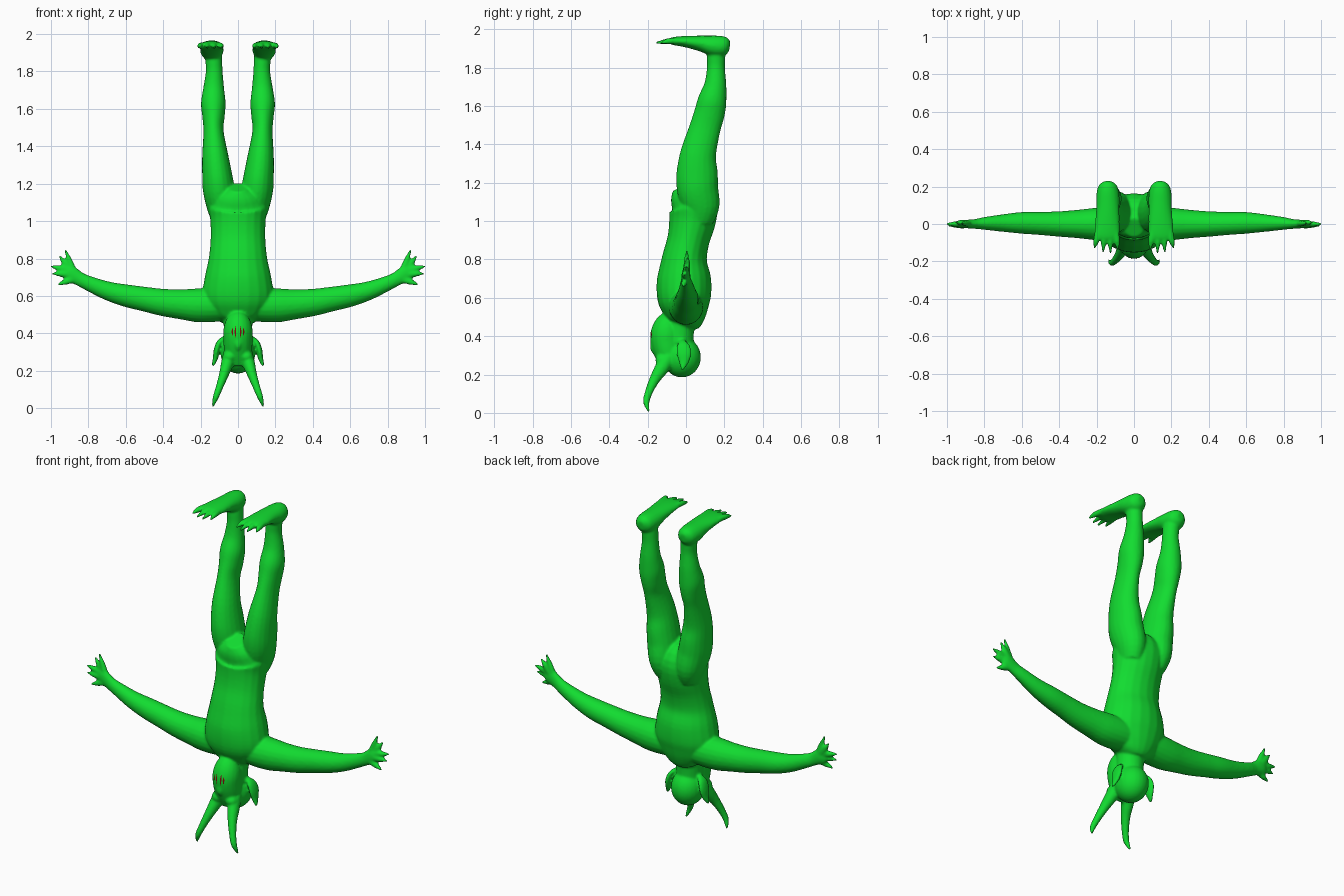
import bpy, bmesh, math
from mathutils import Vector


def material(name, rgb):
    m = bpy.data.materials.new(name)
    m.diffuse_color = (*rgb, 1)
    return m


GREEN = material("skin green", (0.006, 0.72, 0.03))
RED = material("dark red", (0.2, 0.004, 0.004))

body_bm = bmesh.new()


def spline(pts, n=4):
    """Smooth interpolation of (x, y, z, a, b) stations."""
    P = [Vector(p) for p in pts]
    out = []
    for i in range(len(P) - 1):
        p0, p1, p2, p3 = P[max(i - 1, 0)], P[i], P[i + 1], P[min(i + 2, len(P) - 1)]
        for k in range(n):
            t = k / n
            out.append(0.5 * (2 * p1 + (p2 - p0) * t + (2 * p0 - 5 * p1 + 4 * p2 - p3) * t * t
                              + (3 * p1 - p0 - 3 * p2 + p3) * t ** 3))
    return out + [P[-1]]


def tube(pts, ref, mirror=False, sides=20):
    """Loft of ellipses: radius a along ref, b across it."""
    for s in ((1, -1) if mirror else (1,)):
        st = spline(pts)
        cs = [Vector((p[0] * s, p[1], p[2])) for p in st]
        rings = []
        for i, c in enumerate(cs):
            t = (cs[min(i + 1, len(cs) - 1)] - cs[max(i - 1, 0)]).normalized()
            u = Vector(ref)
            u = (u - t * u.dot(t)).normalized()
            v = t.cross(u)
            a, b = max(st[i][3], .002), max(st[i][4], .002)
            rings.append([body_bm.verts.new(c + u * a * math.cos(q) + v * b * math.sin(q))
                          for q in (2 * math.pi * k / sides for k in range(sides))])
        faces = []
        for r0, r1 in zip(rings, rings[1:]):
            for k in range(sides):
                j = (k + 1) % sides
                faces.append(body_bm.faces.new((r0[k], r0[j], r1[j], r1[k])))
        faces.append(body_bm.faces.new(rings[0][::-1]))
        faces.append(body_bm.faces.new(rings[-1]))
        bmesh.ops.recalc_face_normals(body_bm, faces=faces)


def ball(c, r, mirror=False):
    for s in ((1, -1) if mirror else (1,)):
        vs = bmesh.ops.create_uvsphere(body_bm, u_segments=24, v_segments=16, radius=1)["verts"]
        for v in vs:
            v.co = Vector((v.co.x * r[0] + c[0] * s, v.co.y * r[1] + c[1], v.co.z * r[2] + c[2]))


X, Y, Z = (1, 0, 0), (0, 1, 0), (0, 0, 1)

# torso, upside down: shoulders low, hips high
tube([(0, -.01, .45, .07, .07), (0, -.005, .48, .12, .095), (0, -.005, .53, .165, .118),
      (0, -.01, .6, .19, .14), (0, -.01, .7, .178, .141), (0, -.008, .8, .157, .118),
      (0, .012, .9, .147, .11), (0, .033, 1.0, .148, .122), (0, .035, 1.08, .156, .125),
      (0, .0, 1.14, .12, .09), (0, -.02, 1.18, .05, .055)], X)

# legs
tube([(.08, .06, 1.0, .06, .08), (.09, .075, 1.08, .078, .1), (.103, .06, 1.17, .085, .108),
      (.112, .058, 1.25, .08, .108), (.122, .064, 1.35, .07, .094), (.131, .098, 1.48, .054, .082),
      (.131, .122, 1.56, .06, .08), (.132, .137, 1.63, .066, .075), (.13, .153, 1.71, .056, .058),
      (.127, .156, 1.8, .045, .047), (.13, .157, 1.86, .045, .048), (.135, .16, 1.93, .045, .045)],
     X, True)

# feet and toes
tube([(.14, .228, 1.91, .02, .025), (.14, .205, 1.912, .05, .049), (.14, .15, 1.912, .062, .055),
      (.14, .08, 1.925, .062, .042), (.143, 0, 1.935, .066, .03), (.145, -.06, 1.938, .066, .022),
      (.145, -.085, 1.938, .05, .015)], X, True)
for x0, x1, y1 in ((.098, .085, -.14), (.13, .125, -.16), (.16, .165, -.155), (.192, .212, -.13)):
    tube([(x0, -.03, 1.938, .017, .017), (x0 * .5 + x1 * .5, -.09, 1.938, .016, .016),
          (x1, y1, 1.928, .005, .006)], X, True, 10)

# arms
tube([(.04, 0, .55, .09, .08), (.14, 0, .55, .09, .09), (.22, 0, .55, .085, .09),
      (.3, 0, .555, .076, .081), (.4, 0, .565, .068, .073), (.5, .003, .583, .062, .066),
      (.6, .006, .602, .058, .06), (.7, .005, .628, .047, .05), (.8, .003, .668, .034, .04),
      (.85, 0, .692, .026, .038), (.9, 0, .722, .022, .045), (.925, 0, .735, .014, .035)], Y, True)

# fingers and thumb
for a, b in (((.87, 0, .71), (.925, .005, .85)), ((.9, .005, .74), (.955, .01, .815)),
             ((.9, 0, .735), (1.005, 0, .76)), ((.9, -.005, .715), (.995, -.008, .72)),
             ((.88, -.005, .69), (.965, -.015, .66))):
    m = [(p * .45 + q * .55) for p, q in zip(a, b)]
    tube([(*a, .017, .02), (*m, .015, .016), (*b, .005, .005)], Y, True, 10)

# neck, skull, muzzle, chin, brow and nose
tube([(0, -.02, .55, .09, .09), (0, -.03, .46, .078, .075), (0, -.04, .36, .075, .08)], X)
ball((0, -.022, .29), (.092, .1, .105))
tube([(0, -.06, .49, .03, .04), (0, -.085, .465, .065, .07), (0, -.1, .42, .078, .083),
      (0, -.1, .37, .078, .084), (0, -.09, .31, .075, .075), (0, -.07, .24, .06, .06)], X)
ball((0, -.15, .345), (.025, .038, .045))
ball((.045, -.125, .275), (.035, .035, .03), True)

# horns
tube([(.04, -.09, .29, .04, .04), (.058, -.125, .235, .034, .038), (.077, -.163, .175, .026, .028),
      (.1, -.193, .11, .02, .021), (.12, -.207, .055, .016, .017), (.136, -.193, .006, .006, .006)],
     X, True, 14)

# ears: flat hanging leaves
tube([(.075, -.02, .375, .015, .012), (.1, -.015, .35, .035, .015), (.114, -.01, .31, .04, .016),
      (.121, -.012, .265, .027, .014), (.137, -.02, .222, .006, .006)], Y, True, 14)

# fuse everything into one smooth skin
mesh = bpy.data.meshes.new("body")
body_bm.to_mesh(mesh)
body_bm.free()
body = bpy.data.objects.new("body", mesh)
bpy.context.collection.objects.link(body)
mesh.materials.append(GREEN)
rm = body.modifiers.new("fuse", 'REMESH')
rm.mode = 'VOXEL'
rm.voxel_size = .0065
rm.use_smooth_shade = True
sm = body.modifiers.new("soften", 'SMOOTH')
sm.factor = .5
sm.iterations = 8

# mouth slits: thin strips laid on the face
bpy.context.view_layer.update()
skin = body.evaluated_get(bpy.context.evaluated_depsgraph_get())
bm = bmesh.new()
for x, h in ((-.03, .02), (-.014, .03), (.014, .03), (.03, .02)):
    prev = None
    for k in range(7):
        z = .408 + h * (k / 3 - 1)
        w = .0045 * (1 - .8 * abs(k / 3 - 1))
        row = []
        for dx in (-w, w):
            hit, p, n, f = skin.ray_cast(Vector((x + dx, -1, z)), Vector((0, 1, 0)))
            row.append(bm.verts.new((x + dx, (p.y if hit else -.18) - .002, z)))
        if prev:
            bm.faces.new((prev[0], prev[1], row[1], row[0]))
        prev = row
me = bpy.data.meshes.new("mouth_slits")
bm.to_mesh(me)
bm.free()
me.materials.append(RED)
bpy.context.collection.objects.link(bpy.data.objects.new("mouth_slits", me))
